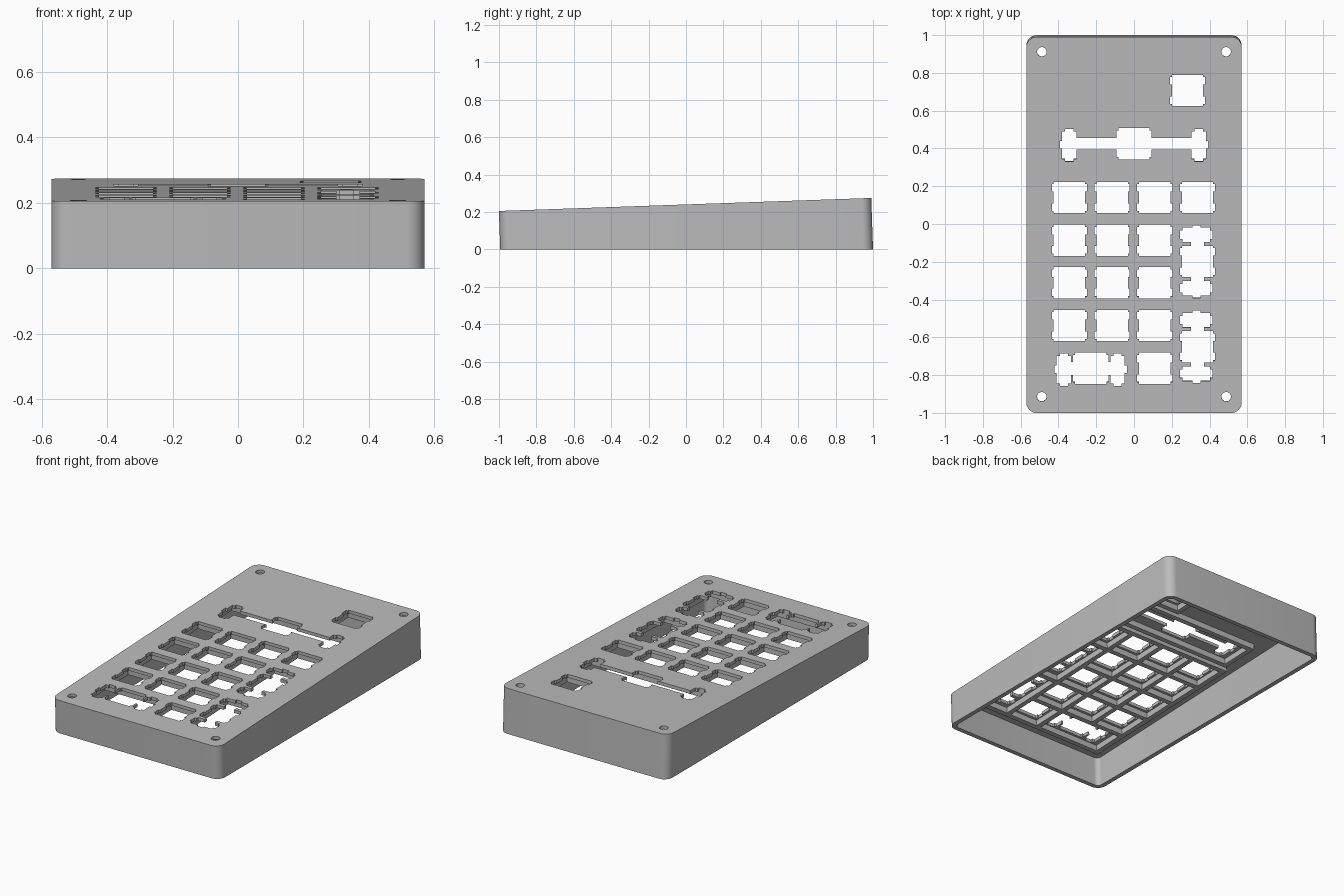
import bpy, bmesh, math
from mathutils import Matrix

cube = bpy.data.objects.get("Cube")
if cube:
    bpy.data.objects.remove(cube, do_unlink=True)

TILT = math.radians(2)
H0 = 0.24                 # height of the top plane at the middle
HALF_X, HALF_Y, Y_MID = 0.57, 0.996, -0.005
WALL, PLATE, RIB = 0.028, 0.02, 0.036
PLANE = Matrix.Translation((0, 0, H0)) @ Matrix.Rotation(TILT, 4, 'X')

grey = bpy.data.materials.new("case_grey")
grey.use_nodes = True
grey.diffuse_color = (0.5, 0.5, 0.5, 1)
grey.node_tree.nodes["Principled BSDF"].inputs["Base Color"].default_value = (0.5, 0.5, 0.5, 1)


def make_object(name, bm):
    """Turn a bmesh in sloped-plate space into a world-space object."""
    bmesh.ops.recalc_face_normals(bm, faces=bm.faces[:])
    bm.transform(PLANE)
    mesh = bpy.data.meshes.new(name)
    bm.to_mesh(mesh)
    bm.free()
    mesh.materials.append(grey)
    obj = bpy.data.objects.new(name, mesh)
    bpy.context.collection.objects.link(obj)
    return obj


def rounded_rect(hx, hy, r, steps=8):
    pts = []
    for k, (sx, sy) in enumerate(((1, 1), (-1, 1), (-1, -1), (1, -1))):
        for i in range(steps + 1):
            a = math.pi / 2 * (k + i / steps)
            pts.append((sx * (hx - r) + r * math.cos(a),
                        Y_MID + sy * (hy - r) + r * math.sin(a)))
    return pts


def rect_solid(bm, solid, holes, z0, z1):
    """Watertight slab: union of the solid rectangles minus the holes."""
    xs = sorted({round(v, 3) for r in solid + holes for v in r[:2]})
    ys = sorted({round(v, 3) for r in solid + holes for v in r[2:]})

    def inside(rects, x, y):
        return any(a < x < b and c < y < d for a, b, c, d in rects)

    def filled(i, j):
        if not (0 <= i < len(xs) - 1 and 0 <= j < len(ys) - 1):
            return False
        x, y = (xs[i] + xs[i + 1]) / 2, (ys[j] + ys[j + 1]) / 2
        return inside(solid, x, y) and not inside(holes, x, y)

    verts = {}

    def vert(i, j, z):
        if (i, j, z) not in verts:
            verts[i, j, z] = bm.verts.new((xs[i], ys[j], z))
        return verts[i, j, z]

    for i in range(len(xs) - 1):
        for j in range(len(ys) - 1):
            if not filled(i, j):
                continue
            ring = [(i, j), (i + 1, j), (i + 1, j + 1), (i, j + 1)]
            for z in (z0, z1):
                bm.faces.new([vert(*p, z) for p in ring])
            for k, (di, dj) in enumerate(((0, -1), (1, 0), (0, 1), (-1, 0))):
                if not filled(i + di, j + dj):
                    p, q = ring[k], ring[(k + 1) % 4]
                    bm.faces.new([vert(*p, z0), vert(*q, z0), vert(*q, z1), vert(*p, z1)])
    bmesh.ops.recalc_face_normals(bm, faces=bm.faces[:])
    bmesh.ops.dissolve_limit(bm, angle_limit=0.01, verts=bm.verts[:], edges=bm.edges[:])


def box(cx, cy, hx, hy, turned=False):
    if turned:
        hx, hy = hy, hx
    return (cx - hx, cx + hx, cy - hy, cy + hy)


openings, pockets = [], []


def switch(cx, cy):
    """Square opening with four side notches."""
    openings.append(box(cx, cy, 0.083, 0.083))
    for s in (-1, 1):
        openings.append(box(cx, cy + s * 0.051, 0.093, 0.02))


def single_key(cx, cy):
    switch(cx, cy)
    pockets.append(box(cx, cy, 0.098, 0.098))


def wide_key(cx, cy, span, neck, turned=False):
    """Switch opening joined to a stabiliser opening on each side."""
    switch(cx, cy)
    openings.append(box(cx, cy, span, neck, turned))
    for s in (-1, 1):
        def at(along, across, ha, hc):
            dx, dy = s * (span + along), across
            if turned:
                dx, dy = dy, dx
            openings.append(box(cx + dx, cy + dy, ha, hc, turned))
        at(0, -0.007, 0.038, 0.073)      # main slot
        at(0, -0.007, 0.022, 0.086)      # end tabs
        at(0.025, -0.005, 0.025, 0.02)   # outer bump
    pockets.append(box(cx, cy, span + 0.068, 0.098, turned))


# Key layout
COLS = (-0.342, -0.116, 0.110, 0.336)
ROWS = (0.14, -0.086, -0.312, -0.538, -0.765)
for y in ROWS[:4]:
    for x in COLS[:3]:
        single_key(x, y)
single_key(COLS[3], ROWS[0])
single_key(COLS[2], ROWS[4])
single_key(0.283, 0.707)
wide_key(-0.229, ROWS[4], 0.142, 0.035)
wide_key(COLS[3], -0.199, 0.142, 0.035, True)
wide_key(COLS[3], -0.651, 0.142, 0.035, True)
wide_key(0, 0.425, 0.343, 0.03)

# Case: sloped top, walls down to the ground, open underneath
bm = bmesh.new()


def ring(points, depth=None):
    out = []
    for x, y in points:
        w = depth
        if w is None:     # run down to the ground plane
            w = -(H0 + y * math.sin(TILT)) / math.cos(TILT)
        out.append(bm.verts.new((x, y, w)))
    return out


outer = rounded_rect(HALF_X, HALF_Y, 0.055)
inner = rounded_rect(HALF_X - WALL, HALF_Y - WALL, 0.03)
rings = [ring(outer, 0), ring(outer), ring(inner), ring(inner, -PLATE)]
bm.faces.new(rings[0])
bm.faces.new(rings[-1])
for a, b in zip(rings, rings[1:]):
    for i in range(len(a)):
        j = (i + 1) % len(a)
        bm.faces.new((a[i], a[j], b[j], b[i]))
case = make_object("case", bm)

# Cutter for key openings and screw holes
bm = bmesh.new()
rect_solid(bm, openings, [], -0.08, 0.05)
for x in (-0.488, 0.488):
    for y in (-0.915, 0.912):
        bmesh.ops.create_cone(bm, cap_ends=True, segments=24, radius1=0.025, radius2=0.025,
                              depth=0.12, matrix=Matrix.Translation((x, y, 0)))
cutter = make_object("opening_cutter", bm)
cutter.hide_render = True

bpy.context.view_layer.objects.active = case
mod = case.modifiers.new("openings", 'BOOLEAN')
mod.operation = 'DIFFERENCE'
mod.solver = 'EXACT'
mod.object = cutter
bpy.ops.object.modifier_apply(modifier=mod.name)
bpy.data.objects.remove(cutter, do_unlink=True)

# Stiffening ribs framing the keys under the plate
frames = [(-0.472, 0.466, -0.893, 0.27), box(0, 0.425, 0.44, 0.128), box(0.283, 0.707, 0.128, 0.128)]
bm = bmesh.new()
rect_solid(bm, frames, pockets, -PLATE - RIB, -PLATE + 0.002)
make_object("underside_ribs", bm)

# Smooth rounded corners, sharp everywhere else
bpy.ops.object.select_all(action='DESELECT')
case.select_set(True)
bpy.context.view_layer.objects.active = case
bpy.ops.object.shade_smooth_by_angle(angle=math.radians(30))
